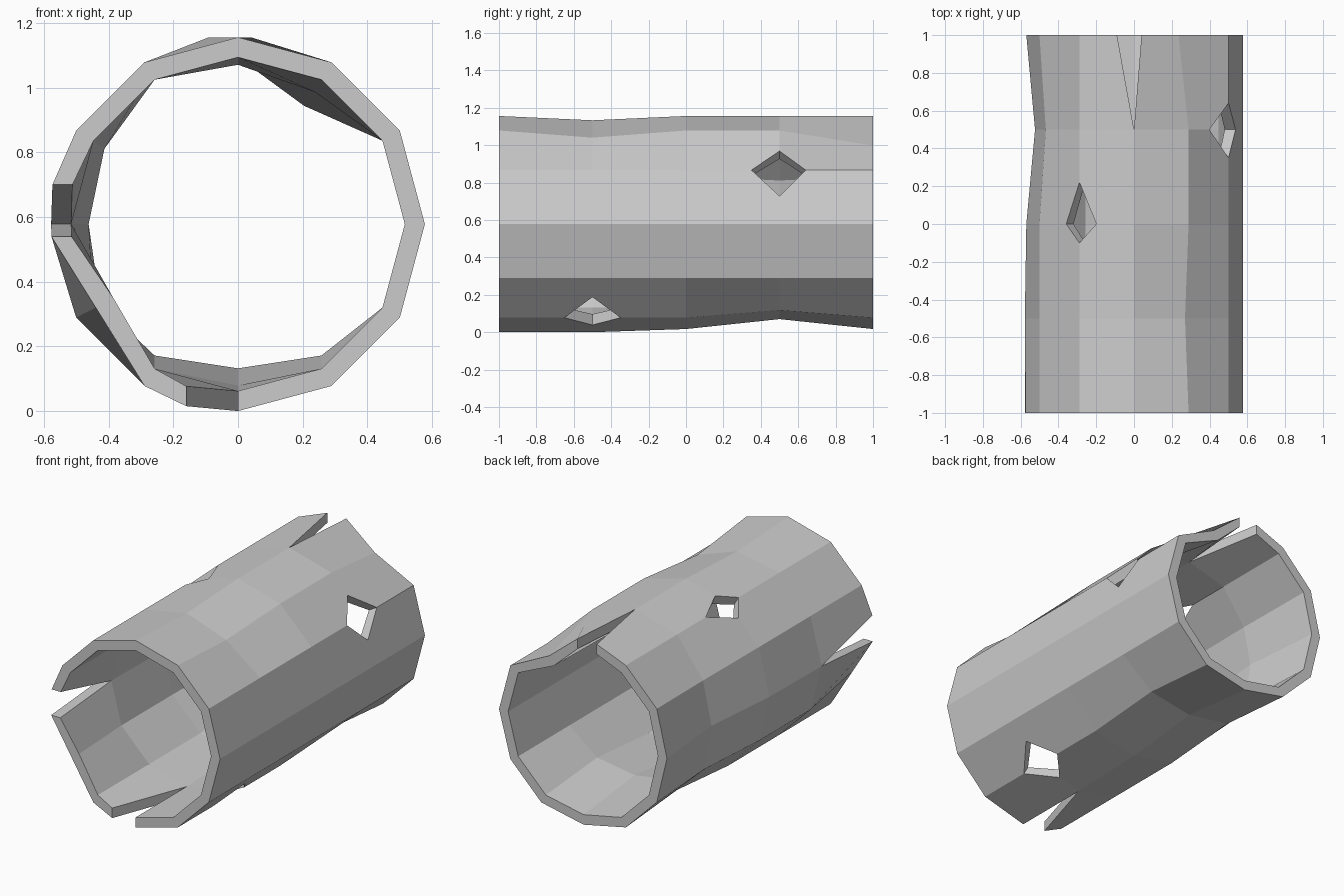
import bpy, bmesh, math
from mathutils import Vector

if "Cube" in bpy.data.objects:
    bpy.data.objects.remove(bpy.data.objects["Cube"])

N, R, T, CZ = 12, 0.578, 0.062, 0.578
YS = [-1, -0.5, 0, 0.5, 1]

# Dented points (angle step, ring): (x, z)
dents = {
    (7, 0): (-0.44, 0.32), (2, 1): (0.27, 1.04), (3, 1): (0, 1.133),
    (9, 2): (0, 0.017), (6, 2): (-0.57, 0.578), (5, 3): (-0.467, 0.842),
    (6, 3): (-0.524, 0.578), (7, 3): (-0.48, 0.30), (8, 3): (-0.289, 0.118),
    (9, 3): (0, 0.07), (10, 3): (0.289, 0.118), (2, 4): (0.235, 0.998),
    (9, 4): (0, 0.017), (6, 4): (-0.57, 0.578),
}
# Torn slits at the ends: (lower angle side, higher angle side)
slits = {
    (6, 0): ((-0.574, 0.70), (-0.577, 0.54)),
    (9, 0): ((-0.16, 0.015), (0, 0)),
    (3, 4): ((0.04, 1.156), (-0.09, 1.156)),
}
# Diamond holes: fraction towards angle-, angle+, ring-, ring+
holes = {(1, 3): (0.48, 0.48, 0.30, 0.28),
         (4, 2): (0.31, 0.33, 0.20, 0.44),
         (10, 1): (0.50, 0.52, 0.30, 0.30)}

bm = bmesh.new()
cache = {}


def corner(k, j, side):
    """Outer and inner position of a grid corner."""
    k %= N
    a = math.tau * k / N
    out = Vector((math.cos(a), 0, math.sin(a)))
    x, z = R * out.x, CZ + R * out.z
    if (k, j) in slits:
        x, z = slits[k, j][side]
    elif (k, j) in dents:
        x, z = dents[k, j]
    p = Vector((x, YS[j], z))
    return p, p - out * T


def pair(p):
    """Shared outer and inner vertices at a position."""
    key = tuple(round(c, 4) for c in p[0])
    if key not in cache:
        cache[key] = (bm.verts.new(p[0]), bm.verts.new(p[1]))
    return cache[key]


def toward(p, q, t):
    return p[0].lerp(q[0], t), p[1].lerp(q[1], t)


# Wall panels, with hole corners cut off
edges = {}
for k in range(N):
    for j in range(4):
        ids = [(k, j, 1), (k, j + 1, 1), (k + 1, j + 1, 0), (k + 1, j, 0)]
        pos = [corner(*c) for c in ids]
        loop = []
        for n, (kk, jj, s) in enumerate(ids):
            h = holes.get((kk % N, jj))
            if not h:
                loop.append(pair(pos[n]))
                continue
            for m in (n - 1, (n + 1) % 4):
                dk, dj = ids[m][0] - kk, ids[m][1] - jj
                t = h[0 if dk < 0 else 1] if dk else h[2 if dj < 0 else 3]
                loop.append(pair(toward(pos[n], pos[m], t)))
        bm.faces.new([v[0] for v in loop])
        bm.faces.new([v[1] for v in reversed(loop)])
        for a, b in zip(loop, loop[1:] + loop[:1]):
            edges[a, b] = True

# Rims along the ends, slits and holes
for a, b in edges:
    if (b, a) not in edges:
        bm.faces.new((b[0], a[0], a[1], b[1]))

bmesh.ops.recalc_face_normals(bm, faces=bm.faces)
mesh = bpy.data.meshes.new("broken_pipe")
bm.to_mesh(mesh)
bm.free()
bpy.context.collection.objects.link(bpy.data.objects.new("broken_pipe", mesh))
